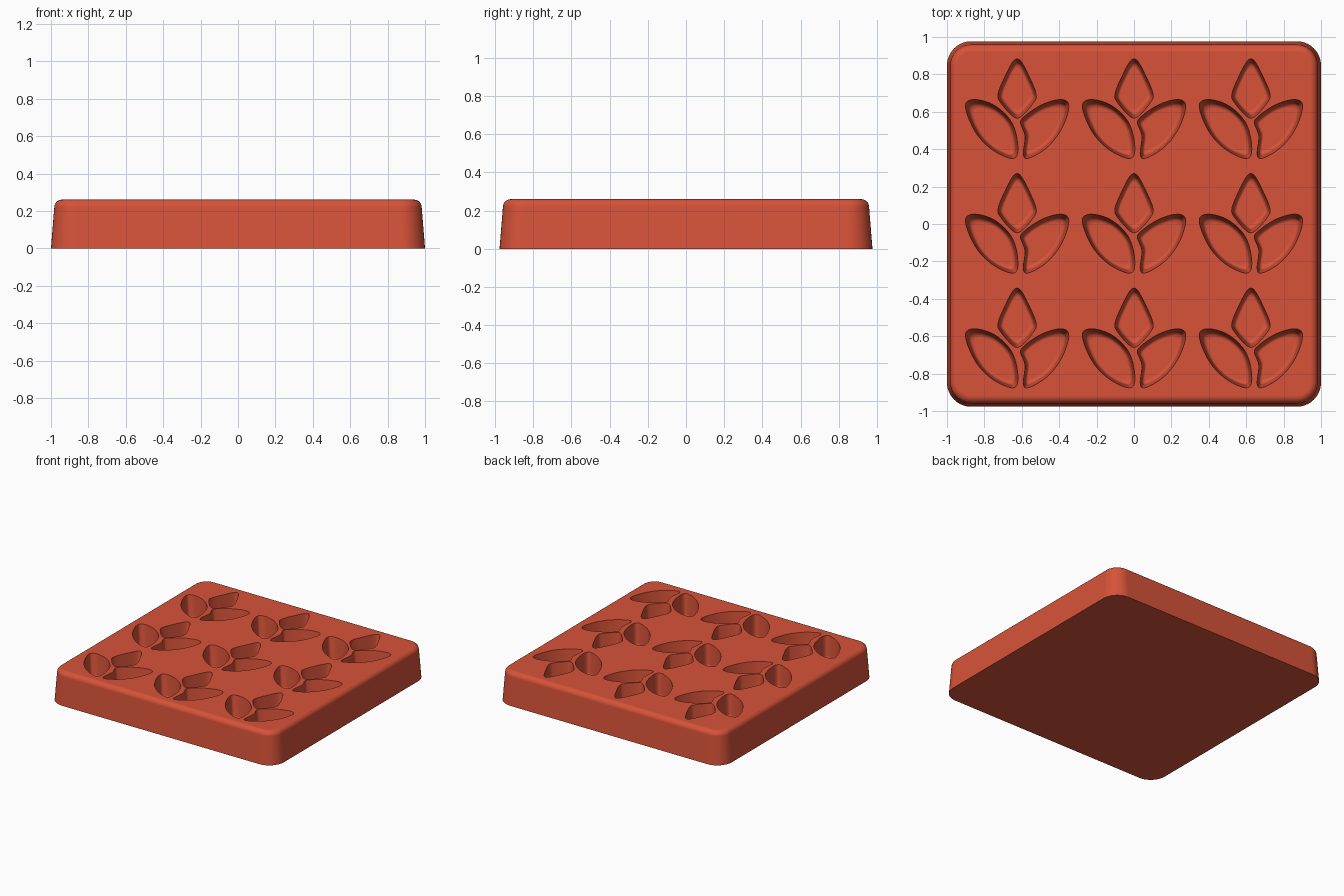
import bpy
import bmesh
import math
from mathutils import Vector

if "Cube" in bpy.data.objects:
    bpy.data.objects.remove(bpy.data.objects["Cube"], do_unlink=True)

HEIGHT = 0.26
FLOOR = 0.08
SPACING = (0.625, 0.613)

clay = bpy.data.materials.new("terracotta_red")
clay.use_nodes = True
clay.diffuse_color = (0.68, 0.085, 0.04, 1)
clay.node_tree.nodes["Principled BSDF"].inputs["Base Color"].default_value = clay.diffuse_color


def loft(bm, rings):
    """Skin a stack of equal-length closed rings and cap both ends."""
    loops = [[bm.verts.new(p) for p in ring] for ring in rings]
    n = len(loops[0])
    for low, high in zip(loops, loops[1:]):
        for i in range(n):
            j = (i + 1) % n
            bm.faces.new((low[i], low[j], high[j], high[i]))
    bm.faces.new(loops[0][::-1])
    bm.faces.new(loops[-1])


def finish(bm, name):
    bmesh.ops.recalc_face_normals(bm, faces=bm.faces[:])
    mesh = bpy.data.meshes.new(name)
    bm.to_mesh(mesh)
    bm.free()
    mesh.materials.append(clay)
    obj = bpy.data.objects.new(name, mesh)
    bpy.context.collection.objects.link(obj)
    return obj


def rounded_rect(inset, z, radius=0.13, steps=10):
    """Rounded rectangle with its corner arcs concentric to the base outline."""
    ring = []
    for k, (sx, sy) in enumerate([(1, 1), (-1, 1), (-1, -1), (1, -1)]):
        for s in range(steps + 1):
            a = math.radians(90) * (k + s / steps)
            r = radius - inset
            ring.append((sx * (1 - radius) + r * math.cos(a),
                         sy * (0.977 - radius) + r * math.sin(a), z))
    return ring


def smooth_outline(points, steps=6):
    """Closed Catmull-Rom curve through the points."""
    pts = [Vector(p) for p in points]
    n = len(pts)
    out = []
    for i in range(n):
        a, b, c, d = (pts[(i + k) % n] for k in (-1, 0, 1, 2))
        # centripetal tangents keep tight corners clean
        t1, t2, t3 = ((q - p).length ** 0.5 for p, q in ((a, b), (b, c), (c, d)))
        m1 = (c - b) + t2 * ((b - a) / t1 - (c - a) / (t1 + t2))
        m2 = (c - b) + t2 * ((d - c) / t3 - (d - b) / (t2 + t3))
        for s in range(steps):
            t = s / steps
            out.append((2*t**3 - 3*t**2 + 1) * b + (t**3 - 2*t**2 + t) * m1
                       + (3*t**2 - 2*t**3) * c + (t**3 - t**2) * m2)
    return out


# Tapered slab with a rounded top edge
bm = bmesh.new()
edge = 0.04
rings = [rounded_rect(0, 0)]
for s in range(8):
    a = math.radians(4 + 86 * s / 7)
    rings.append(rounded_rect(0.018 + edge * (1 - math.cos(a)),
                              HEIGHT - edge + edge * math.sin(a)))
loft(bm, rings)
slab = finish(bm, "mould_slab")

# Pocket outlines: an upright petal over two spreading leaves
petal_half = [(0.016, 0.262), (0.06, 0.185), (0.103, 0.07), (0.088, 0.036), (0.012, -0.044)]
petal = [(0, 0.27)] + petal_half + [(-x, y) for x, y in reversed(petal_half)]
left_leaf = [(-0.275, 0.03), (-0.24, 0.052), (-0.13, 0.026), (-0.035, -0.06), (0, -0.16),
             (0, -0.245), (-0.02, -0.263), (-0.13, -0.218), (-0.225, -0.118)]
right_leaf = [(0.275, 0.03), (0.245, 0.052), (0.135, 0.026), (0.025, -0.052), (0.018, -0.07),
              (0.042, -0.14), (0.034, -0.245), (0.046, -0.263), (0.15, -0.212), (0.24, -0.1)]

# Drafted pocket walls ending in a filleted floor: (inset, height)
fillet = 0.025
section = [(-0.006, HEIGHT + 0.05), (0, HEIGHT), (0.015, FLOOR + fillet)]
for s in range(1, 5):
    a = math.radians(90 * s / 4)
    section.append((0.015 + fillet * (1 - math.cos(a)), FLOOR + fillet * (1 - math.sin(a))))

bm = bmesh.new()
for outline in (petal, left_leaf, right_leaf):
    curve = smooth_outline(outline)
    centre = sum(curve, Vector((0, 0))) / len(curve)
    width = 0.13
    for col in (-1, 0, 1):
        for row in (-1, 0, 1):
            cell = Vector((col * SPACING[0], row * SPACING[1]))
            rings = []
            for inset, z in section:
                ring = [cell + centre + (p - centre) * (1 - inset / width) for p in curve]
                rings.append([(p.x, p.y, z) for p in ring])
            loft(bm, rings)
cutter = finish(bm, "pocket_cutter")
cutter.hide_render = True

# Carve the pockets and shade
bpy.ops.object.select_all(action="DESELECT")
bpy.context.view_layer.objects.active = slab
slab.select_set(True)
cut = slab.modifiers.new("pockets", "BOOLEAN")
cut.operation = "DIFFERENCE"
cut.solver = "EXACT"
cut.object = cutter
bpy.ops.object.modifier_apply(modifier=cut.name)
bpy.data.objects.remove(cutter, do_unlink=True)
bpy.ops.object.shade_smooth_by_angle(angle=math.radians(35))
weighted = slab.modifiers.new("weighted_normals", "WEIGHTED_NORMAL")
weighted.keep_sharp = True
